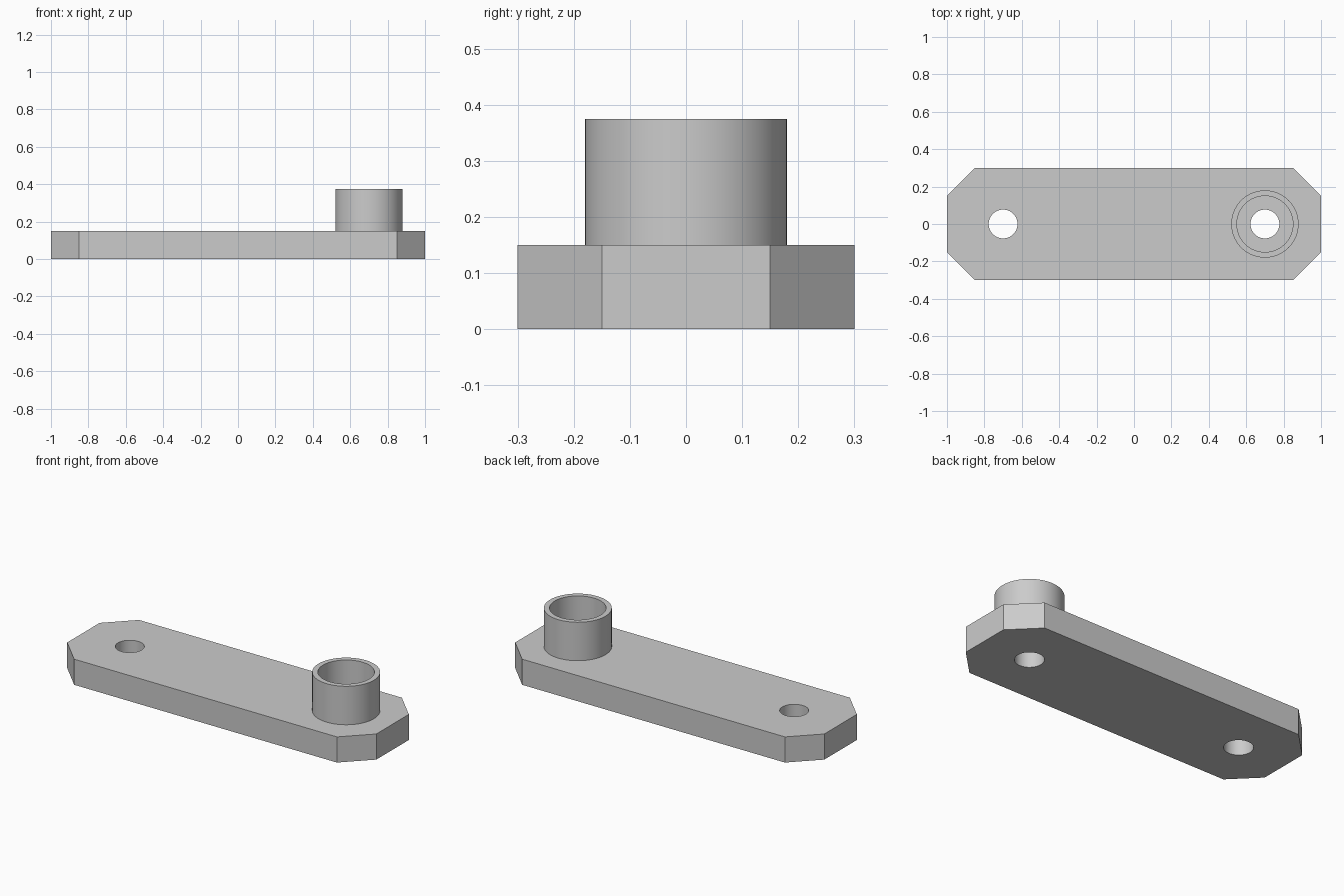
import bpy, bmesh, math

if "Cube" in bpy.data.objects:
    bpy.data.objects.remove(bpy.data.objects["Cube"])

metal = bpy.data.materials.new("light_grey")
metal.diffuse_color = (0.6, 0.6, 0.6, 1)
metal.use_nodes = True
metal.node_tree.nodes["Principled BSDF"].inputs["Base Color"].default_value = metal.diffuse_color

HX, HY, CUT, T = 1.0, 0.30, 0.15, 0.15   # plate half sizes, corner cut, thickness
HOLE_X, HOLE_R = 0.70, 0.077             # pin holes
R_OUT, R_IN, TOP = 0.18, 0.15, 0.375     # collar
SEG = 64


def finish(bm, name):
    bmesh.ops.recalc_face_normals(bm, faces=bm.faces)
    mesh = bpy.data.meshes.new(name)
    bm.to_mesh(mesh)
    bm.free()
    mesh.materials.append(metal)
    obj = bpy.data.objects.new(name, mesh)
    bpy.context.collection.objects.link(obj)
    return obj


def smooth(obj):
    bpy.ops.object.select_all(action='DESELECT')
    obj.select_set(True)
    bpy.context.view_layer.objects.active = obj
    bpy.ops.object.shade_smooth_by_angle(angle=math.radians(30))


# Flat plate with clipped corners
bm = bmesh.new()
outline = [(HX, HY - CUT), (HX - CUT, HY), (CUT - HX, HY), (-HX, HY - CUT),
           (-HX, CUT - HY), (CUT - HX, -HY), (HX - CUT, -HY), (HX, CUT - HY)]
face = bm.faces.new([bm.verts.new((x, y, 0)) for x, y in outline])
ext = bmesh.ops.extrude_face_region(bm, geom=[face])["geom"]
bmesh.ops.translate(bm, vec=(0, 0, T),
                    verts=[v for v in ext if isinstance(v, bmesh.types.BMVert)])
if len(bm.faces) < 10:
    bm.faces.new([v for v in bm.verts if v.co.z == 0])
plate = finish(bm, "plate")

# Pin holes through both ends
for side, x in (("left", -HOLE_X), ("right", HOLE_X)):
    bpy.ops.mesh.primitive_cylinder_add(vertices=SEG, radius=HOLE_R, depth=1,
                                        location=(x, 0, 0))
    cutter = bpy.context.object
    cutter.name = side + "_hole_cutter"
    cutter.data.materials.append(metal)
    mod = plate.modifiers.new(side + "_hole", 'BOOLEAN')
    mod.operation, mod.solver, mod.object = 'DIFFERENCE', 'EXACT', cutter
    bpy.context.view_layer.objects.active = plate
    bpy.ops.object.modifier_apply(modifier=mod.name)
    bpy.data.objects.remove(cutter)
smooth(plate)

# Hollow collar standing on the plate, around the right hole
bm = bmesh.new()
profile = [(R_OUT, T), (R_OUT, TOP), (R_IN, TOP), (R_IN, T)]
rings = [[bm.verts.new((HOLE_X + r * math.cos(2 * math.pi * i / SEG),
                        r * math.sin(2 * math.pi * i / SEG), z))
          for i in range(SEG)] for r, z in profile]
for a, b in zip(rings, rings[1:]):
    for i in range(SEG):
        j = (i + 1) % SEG
        bm.faces.new((a[i], a[j], b[j], b[i]))
collar = finish(bm, "collar")
for f in collar.data.polygons:      # outer wall must face away from the axis
    if f.index == 0 and f.normal.x < 0:
        collar.data.flip_normals()
        break
smooth(collar)
